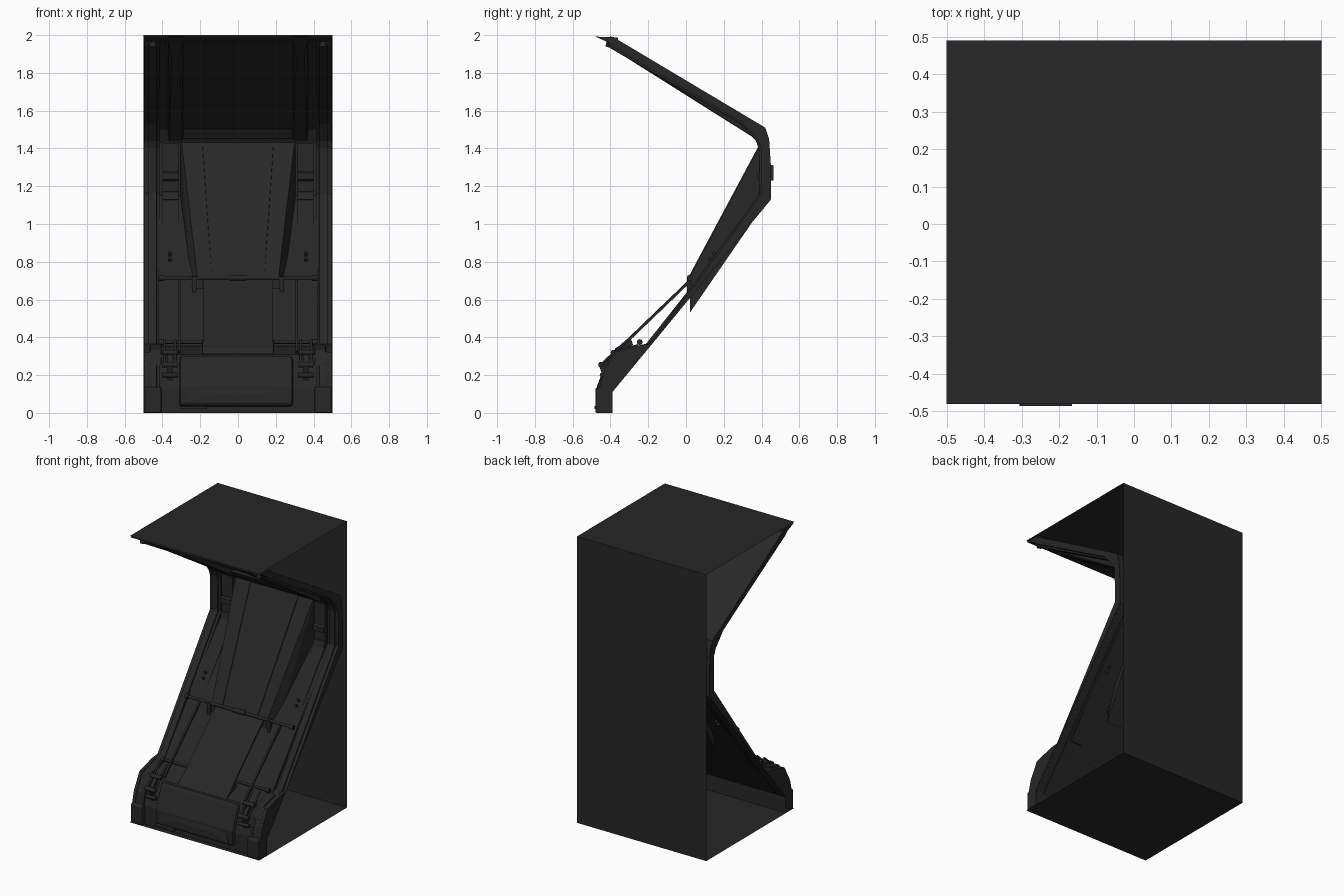
import bpy, bmesh, math
from mathutils import Vector

if "Cube" in bpy.data.objects:
    bpy.data.objects.remove(bpy.data.objects["Cube"])

dark = bpy.data.materials.new("dark_grey")
dark.diffuse_color = (0.02, 0.02, 0.02, 1)
dark.use_nodes = True
dark.node_tree.nodes["Principled BSDF"].inputs["Base Color"].default_value = dark.diffuse_color


def finish(name, bm, bevel=0, smooth=False):
    bmesh.ops.recalc_face_normals(bm, faces=bm.faces)
    me = bpy.data.meshes.new(name)
    bm.to_mesh(me)
    bm.free()
    me.materials.append(dark)
    ob = bpy.data.objects.new(name, me)
    bpy.context.collection.objects.link(ob)
    if bevel:
        m = ob.modifiers.new("bevel", 'BEVEL')
        m.width, m.segments = bevel, 2
        m.limit_method = 'ANGLE'
    if smooth:
        for p in me.polygons:
            p.use_smooth = len(p.vertices) == 4
    return ob


def prism(name, yz, x0, x1, bevel=0):
    """Extrude a side profile (y, z) across x."""
    bm = bmesh.new()
    f = bm.faces.new([bm.verts.new((x0, y, z)) for y, z in yz])
    r = bmesh.ops.extrude_face_region(bm, geom=[f])
    bmesh.ops.translate(bm, vec=(x1 - x0, 0, 0),
                        verts=[v for v in r["geom"] if isinstance(v, bmesh.types.BMVert)])
    return finish(name, bm, bevel)


def pair(name, yz, x0, x1, bevel=0):
    prism(name + "_right", yz, x0, x1, bevel)
    prism(name + "_left", yz, -x1, -x0, bevel)


def strip(yz, t):
    """Thin band profile following a side path, thickened towards the back/below."""
    return yz + [(y + t[0], z + t[1]) for y, z in reversed(yz)]


def hull(name, pts):
    bm = bmesh.new()
    for p in pts:
        bm.verts.new(p)
    bmesh.ops.convex_hull(bm, input=bm.verts)
    bmesh.ops.dissolve_limit(bm, angle_limit=0.02, verts=bm.verts, edges=bm.edges)
    return finish(name, bm)


def rod(name, a, b, r, n=16):
    a, b = Vector(a), Vector(b)
    bm = bmesh.new()
    bmesh.ops.create_cone(bm, cap_ends=True, segments=n, radius1=r, radius2=r, depth=(b - a).length)
    ob = finish(name, bm, smooth=True)
    ob.location = (a + b) / 2
    ob.rotation_euler = (b - a).to_track_quat('Z', 'Y').to_euler()
    return ob


def sheet(name, pts):
    bm = bmesh.new()
    bm.faces.new([bm.verts.new(p) for p in pts])
    me = bpy.data.meshes.new(name)
    bm.to_mesh(me)
    bm.free()
    me.materials.append(dark)
    bpy.context.collection.objects.link(bpy.data.objects.new(name, me))


# Outer shell: three flat sheets, sides and front left open
F, B = -0.48, 0.49
sheet("top_sheet", [(-.5, F, 2), (.5, F, 2), (.5, B, 2), (-.5, B, 2)])
sheet("back_sheet", [(.5, B, 0), (-.5, B, 0), (-.5, B, 2), (.5, B, 2)])
sheet("bottom_sheet", [(-.5, B, 0), (.5, B, 0), (.5, F, 0), (-.5, F, 0)])

# Side rails running foot to canopy tip
rail = [(-.46, 0), (-.46, .13), (-.44, .21), (-.38, .32), (-.24, .36), (-.19, .37), (.39, 1.16),
        (.385, 1.40), (.37, 1.44), (.29, 1.53), (-.40, 1.93), (-.42, 1.97), (-.475, 1.99),
        (-.36, 1.97), (.42, 1.51), (.44, 1.45), (.45, 1.3), (.45, 1.13), (-.2, .34),
        (-.39, .11), (-.39, 0)]
pair("side_rail", rail, .43, .475, .006)
edge = [(y + .012, z) if i in (6, 7, 8) else (y, z) for i, (y, z) in enumerate(rail)]
edge[5], edge[9], edge[10] = (-.18, .365), (.295, 1.54), (-.39, 1.94)
pair("rail_outer_edge", edge, .475, .496)
pair("rail_inner_edge", edge, .412, .43)
pair("foot", [(-.48, 0), (-.48, .13), (-.46, .14), (-.39, .12), (-.39, 0)], .405, .495, .008)
pair("rail_joint", [(-.42, .25), (-.37, .335), (-.25, .365), (-.28, .30)], .405, .465, .006)
pair("rail_clip", [(.43, 1.23), (.43, 1.32), (.462, 1.31), (.462, 1.23)], .31, .46)

# Inclined main panel
prism("main_panel", strip([(-.405, .125), (-.22, .355), (.41, 1.15), (.41, 1.46)], (.016, -.010)), -.42, .42)
pair("panel_step", strip([(-.17, .405), (.39, 1.14), (.39, 1.43)], (.02, 0)), .315, .40)

# Upper canopy with ribs on its underside
prism("canopy", [(-.475, 1.992), (-.42, 1.972), (.36, 1.50), (.40, 1.43), (.435, 1.46), (.42, 1.51), (-.36, 1.975)],
      -.497, .497)
prism("canopy_lip", [(-.48, 1.992), (-.36, 1.988), (-.36, 1.965), (-.42, 1.965)], -.497, .497)
for s in (-1, 1):
    rib = []
    for y, z, w in ((-.42, 1.965, .038), (-.33, 1.89, .022), (.28, 1.54, .022), (.385, 1.44, .034)):
        rib += [(s * .33 - w, y, z), (s * .33 + w, y, z),
                (s * .33 - w - .006, y + .02, z + .03), (s * .33 + w + .006, y + .02, z + .03)]
    hull("canopy_rib", rib)
    rod("canopy_knob", (s * .45, -.41, 1.935), (s * .45, -.40, 1.97), .018)
prism("canopy_hinge_bar", [(.33, 1.50), (.37, 1.45), (.41, 1.45), (.41, 1.51)], -.29, .29, .006)

# Raised tapered centre panel
body = []
for s in (-1, 1):
    body += [(s * .30, .385, 1.37), (s * .215, .02, .72), (s * .24, .02, .53),
             (s * .31, .44, 1.44), (s * .31, .44, 1.14), (s * .30, .405, 1.44)]
hull("centre_panel", body)
for s in (-1, 1):
    # seam ridges and lower side hooks on the centre panel
    hull("panel_seam", [(s * x, y + d, z - d * .5)
                        for a, y, z in ((.185, .405, 1.44), (.184, .385, 1.37), (.135, .02, .72))
                        for x in (a - .004, a + .004) for d in (-.005, .012)])
    hull("panel_hook", [(s * x, y, z) for x, z in ((.215, .72), (.245, .72), (.225, .61), (.24, .61))
                        for y in (.005, .03)])
    # side vents
    x0, x1 = sorted((s * .315, s * .40))
    prism("vent_hood", [(.41, 1.29), (.375, 1.27), (.375, 1.235), (.41, 1.22)], x0, x1)
    prism("vent_sill", [(.41, 1.18), (.385, 1.17), (.375, 1.13), (.40, 1.12)], x0, x1)
    # fasteners
    for z in (.80, .83):
        y = -.20 + (z - .335) * .748
        rod("fastener", (s * .36, y - .03, z + .02), (s * .36, y + .02, z - .015), .009, 10)

# Cross bars
for nm, y, z, r in (("upper_cross_bar", .02, .715, .01), ("lower_cross_bar", -.245, .375, .009)):
    rod(nm, (-.42, y, z), (.42, y, z), r)
    for x, w in ((-.405, .012), (.405, .012), (0, .045)):
        rod(nm + "_collar", (x - w, y, z), (x + w, y, z), r + .006)

# Thin front plate between the bars
prism("front_plate", strip([(-.375, .33), (.015, .705)], (.008, -.008)), -.185, .185)
pair("front_strut", strip([(-.375, .328), (.015, .703)], (.01, -.01)), .305, .318)
prism("plate_foot", [(-.40, .31), (-.37, .345), (-.29, .39), (-.28, .36)], -.19, .19, .004)

# Lower body and padded front hatch
prism("lower_body", [(-.45, 0), (-.45, .13), (-.385, .31), (-.23, .355), (-.21, .335), (-.39, .11), (-.39, 0)],
      -.42, .42)
prism("front_hatch", [(-.44, .03), (-.472, .04), (-.472, .14), (-.41, .30), (-.38, .30), (-.41, .03)],
      -.31, .29, .016)
hull("hatch_relief", [(x, y, z) for a, b, y, z in ((-.28, .26, -.479, .05), (-.28, .26, -.46, .05),
                                                   (-.15, .13, -.479, .10), (-.25, .23, -.468, .14))
                      for x in (a, b)])
prism("hatch_latch", [(-.485, .02), (-.485, .035), (-.44, .04), (-.44, .02)], -.305, -.165)

# Hinge linkages beside the hatch
for s in (-1, 1):
    x = s * .36
    prism("hinge_bracket", [(-.43, .16), (-.46, .25), (-.40, .31), (-.36, .31), (-.40, .16)], x - .012, x + .012)
    for dx in (-.028, .028):
        rod("hinge_link", (x + dx, -.455, .25), (x + dx, -.31, .385), .007, 10)
    for y, z, r in ((-.445, .20, .012), (-.45, .255, .015), (-.385, .32, .014)):
        rod("hinge_pin", (x - .04, y, z), (x + .04, y, z), r, 12)
